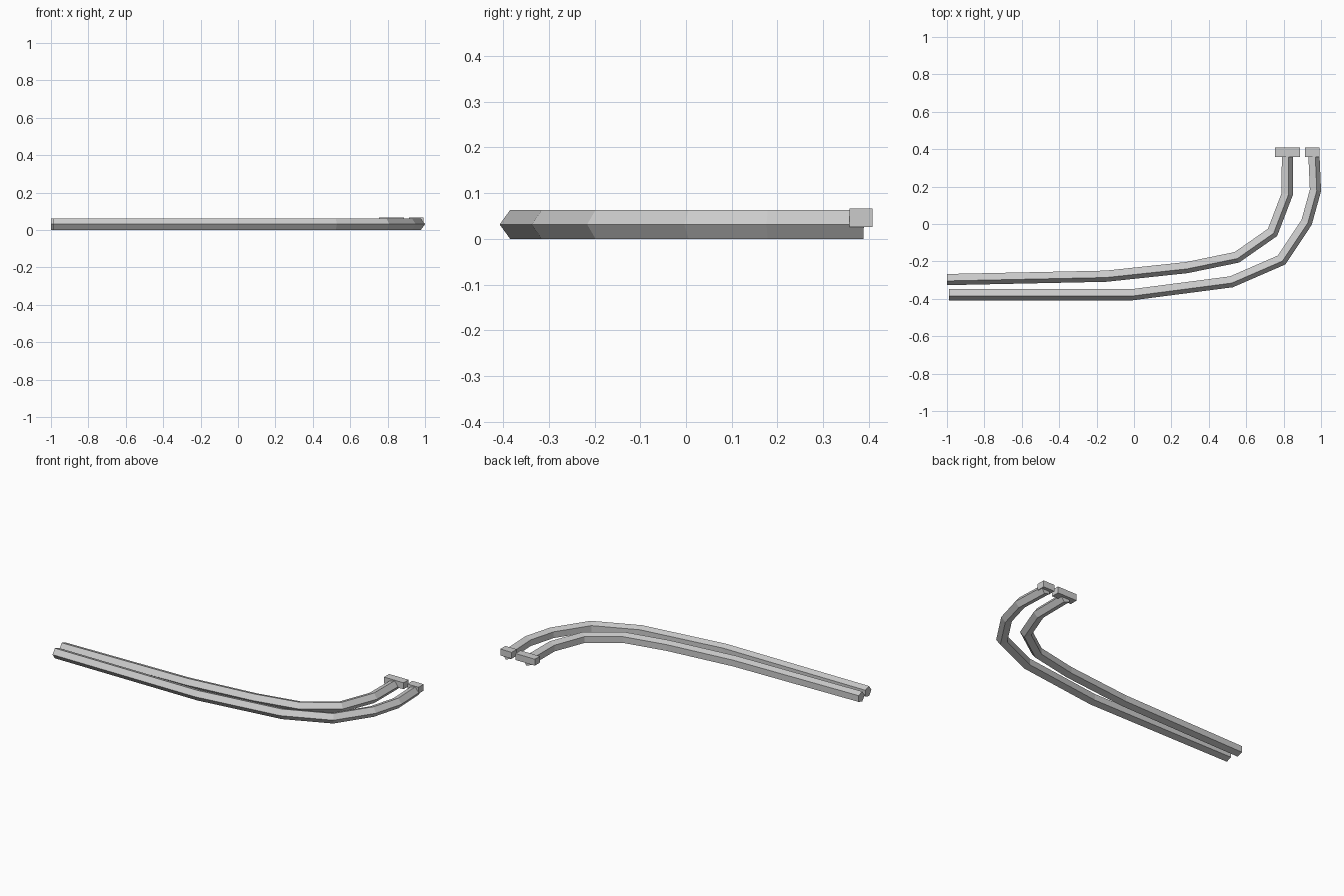
import bpy, bmesh, math
from mathutils import Vector

if "Cube" in bpy.data.objects:
    bpy.data.objects.remove(bpy.data.objects["Cube"])

R, MID = 0.033, 0.0315   # five-sided section, one corner pointing to the outside of the bend


def sweep(name, points):
    """Sweep the pentagon along a flat path with mitred corners."""
    pts = [Vector(p) for p in points]
    bm = bmesh.new()
    rings = []
    for i, p in enumerate(pts):
        a = (p - pts[i - 1]).normalized() if i else (pts[1] - p).normalized()
        b = (pts[i + 1] - p).normalized() if i < len(pts) - 1 else a
        t = (a + b).normalized()
        out = Vector((t.y, -t.x)) / t.dot(a)
        ring = []
        for k in range(5):
            ang = k * math.tau / 5
            q = p + out * R * math.cos(ang)
            ring.append(bm.verts.new((q.x, q.y, MID + R * math.sin(ang))))
        rings.append(ring)
    for r0, r1 in zip(rings, rings[1:]):
        for k in range(5):
            j = (k + 1) % 5
            bm.faces.new((r0[k], r0[j], r1[j], r1[k]))
    bm.faces.new(rings[0])
    bm.faces.new(rings[-1])
    finish(name, bm)


def block(name, lo, hi):
    bm = bmesh.new()
    bmesh.ops.create_cube(bm, size=1)
    for v in bm.verts:
        v.co = [l + (c + 0.5) * (h - l) for c, l, h in zip(v.co, lo, hi)]
    finish(name, bm)


def finish(name, bm):
    bmesh.ops.recalc_face_normals(bm, faces=bm.faces)
    me = bpy.data.meshes.new(name)
    bm.to_mesh(me)
    bm.free()
    bpy.context.collection.objects.link(bpy.data.objects.new(name, me))


# Two bent rails
sweep("outer_rail", [(-0.99, -0.375), (-0.01, -0.375), (0.52, -0.306), (0.787, -0.19),
                     (0.92, 0.01), (0.967, 0.18), (0.958, 0.388)])
sweep("inner_rail", [(-1.0, -0.294), (-0.15, -0.276), (0.282, -0.23), (0.549, -0.175),
                     (0.738, -0.043), (0.816, 0.16), (0.817, 0.388)])

# End blocks
block("inner_end_block", (0.754, 0.358, 0.026), (0.888, 0.408, 0.066))
block("outer_end_block", (0.914, 0.358, 0.026), (0.992, 0.408, 0.066))
